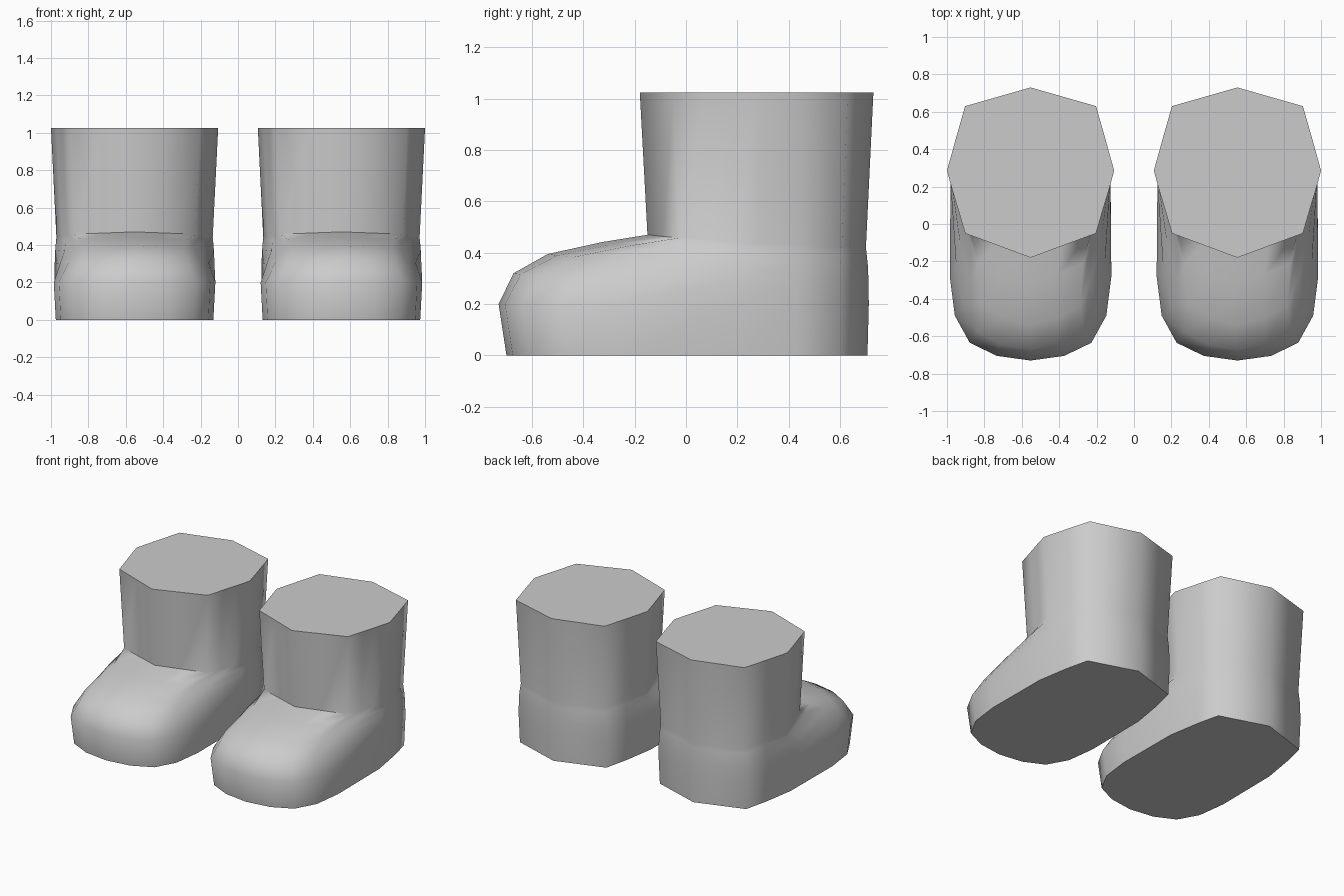
import bpy, bmesh, math

if "Cube" in bpy.data.objects:
    bpy.data.objects.remove(bpy.data.objects["Cube"])

grey = bpy.data.materials.new("grey")
grey.diffuse_color = (0.6, 0.6, 0.6, 1)
grey.use_nodes = True
grey.node_tree.nodes["Principled BSDF"].inputs["Base Color"].default_value = grey.diffuse_color

# Half outlines from the front to the back: foot plan and eight-sided shaft
PLAN = [(0, -.73), (.18, -.705), (.325, -.635), (.405, -.49), (.432, -.28),
        (.428, .2), (.39, .43), (.35, .6), (0, .712)]
SHAFT = [(0, -.18), (.175, -.115), (.35, -.05), (.385, .07), (.418, .18),
         (.447, .285), (.4, .455), (.35, .63), (0, .73)]
PINCH = [1, 1, 1, 1, .6, 0, 0, 0, 0]
CY = .28


def scaled(pts, s, cy):
    return [(x * s, cy + (y - cy) * s) for x, y in pts]


ANKLE = scaled(SHAFT, .935, CY)


def foot_ring(t, z_toe, z_heel, width):
    """Blend from foot plan to ankle, narrowing the front part."""
    ring = []
    for i, (p, a) in enumerate(zip(PLAN, ANKLE)):
        x = (p[0] + (a[0] - p[0]) * t) * (1 + (width - 1) * PINCH[i])
        y = p[1] + (a[1] - p[1]) * t
        ring.append((x, y, z_toe + (z_heel - z_toe) * i / 8))
    return ring


def flat_ring(pts, z):
    return [(x, y, z) for x, y in pts]


rings = [
    flat_ring(scaled(PLAN, .975, .5), 0),      # sole
    flat_ring(PLAN, .2),                       # widest part
    foot_ring(.1, .32, .29, .88),              # toe cap
    foot_ring(.33, .395, .35, .82),            # lower instep
    foot_ring(.7, .442, .39, .86),             # upper instep
    foot_ring(1, .47, .42, 1),                 # ankle
    flat_ring(SHAFT, 1.025),                   # shaft rim
]


def make_boot(name, cx):
    bm = bmesh.new()
    loops = []
    for ring in rings:
        full = ring + [(-x, y, z) for x, y, z in ring[-2:0:-1]]
        loops.append([bm.verts.new((cx + x, y, z)) for x, y, z in full])
    n = len(loops[0])
    for a, b in zip(loops, loops[1:]):
        for i in range(n):
            j = (i + 1) % n
            bm.faces.new((a[i], a[j], b[j], b[i]))
    bm.faces.new(loops[0][::-1])               # sole
    bm.faces.new(loops[-1])                    # closed top
    bmesh.ops.recalc_face_normals(bm, faces=bm.faces)
    me = bpy.data.meshes.new(name)
    bm.to_mesh(me)
    bm.free()
    me.materials.append(grey)
    ob = bpy.data.objects.new(name, me)
    bpy.context.collection.objects.link(ob)
    bpy.ops.object.select_all(action='DESELECT')
    ob.select_set(True)
    bpy.context.view_layer.objects.active = ob
    bpy.ops.object.shade_smooth_by_angle(angle=math.radians(75))


make_boot("left_boot", -.553)
make_boot("right_boot", .553)
